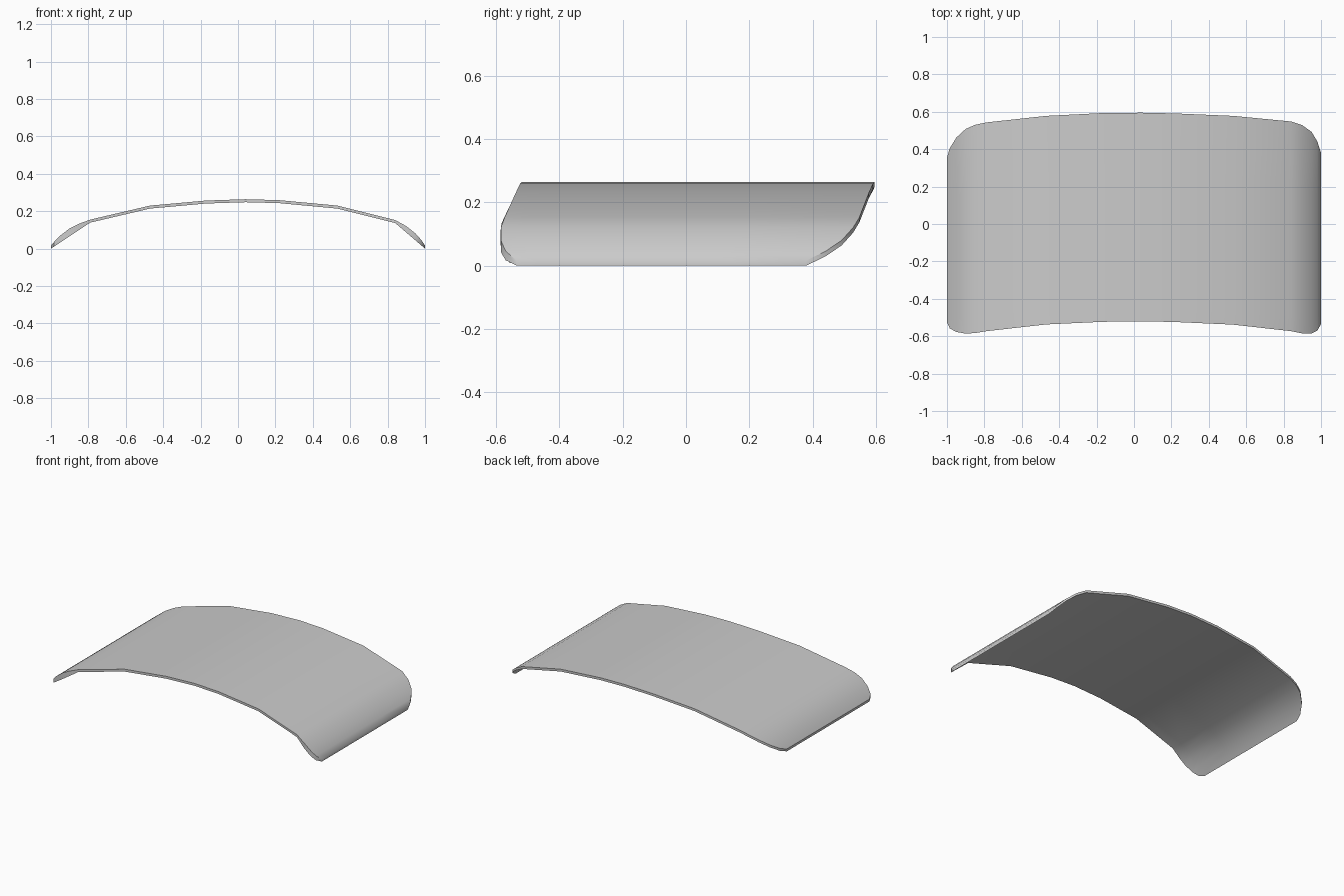
import bpy, bmesh

if "Cube" in bpy.data.objects:
    bpy.data.objects.remove(bpy.data.objects["Cube"])

# Stations across the panel: x, top height, front y, back y
stations = [
    (-1.0, .016, -.525, .355), (-.985, .034, -.558, .405), (-.95, .070, -.577, .462),
    (-.90, .108, -.586, .508), (-.85, .133, -.583, .530), (-.79, .155, -.573, .543),
    (-.47, .230, -.537, .578), (-.17, .257, -.523, .593), (.04, .264, -.520, .595),
    (.22, .259, -.524, .591), (.53, .230, -.538, .578), (.84, .153, -.573, .548),
    (.90, .120, -.585, .528), (.95, .080, -.585, .492), (.98, .046, -.570, .442),
    (1.0, .016, -.535, .380)]
rows = [0, .07, .3, .7, 1]
THICK = .016
left, right = stations[5], stations[11]


def under_height(x, z, t):
    # underside follows the top, but its front corners are flat facets
    if t == 0 and (x < left[0] or x > right[0]):
        k = left if x < 0 else right
        f = (1 - abs(x)) / (1 - abs(k[0]))
        return f * (k[1] - THICK)
    return z - THICK


bm = bmesh.new()
top, under = [], []
for x, z, front, back in stations:
    ys = [front + (back - front) * t for t in rows]
    top.append([bm.verts.new((x, y, z)) for y in ys])
    under.append([bm.verts.new((x, y, under_height(x, z, t))) for y, t in zip(ys, rows)])

# Top and underside skins
n, m = len(stations), len(rows)
for i in range(n - 1):
    for j in range(m - 1):
        for g in (top, under):
            bm.faces.new((g[i][j], g[i + 1][j], g[i + 1][j + 1], g[i][j + 1]))

# Rim joining the skins
loop = ([(i, 0) for i in range(n)] + [(n - 1, j) for j in range(1, m)]
        + [(i, m - 1) for i in range(n - 2, -1, -1)] + [(0, j) for j in range(m - 2, 0, -1)])
for (a, b), (c, d) in zip(loop, loop[1:] + loop[:1]):
    bm.faces.new((top[a][b], top[c][d], under[c][d], under[a][b]))
bmesh.ops.recalc_face_normals(bm, faces=bm.faces)

mesh = bpy.data.meshes.new("curved_panel")
bm.to_mesh(mesh)
bm.free()
panel = bpy.data.objects.new("curved_panel", mesh)
bpy.context.collection.objects.link(panel)
bpy.context.view_layer.objects.active = panel
panel.select_set(True)
bpy.ops.object.shade_smooth_by_angle(angle=0.6)
